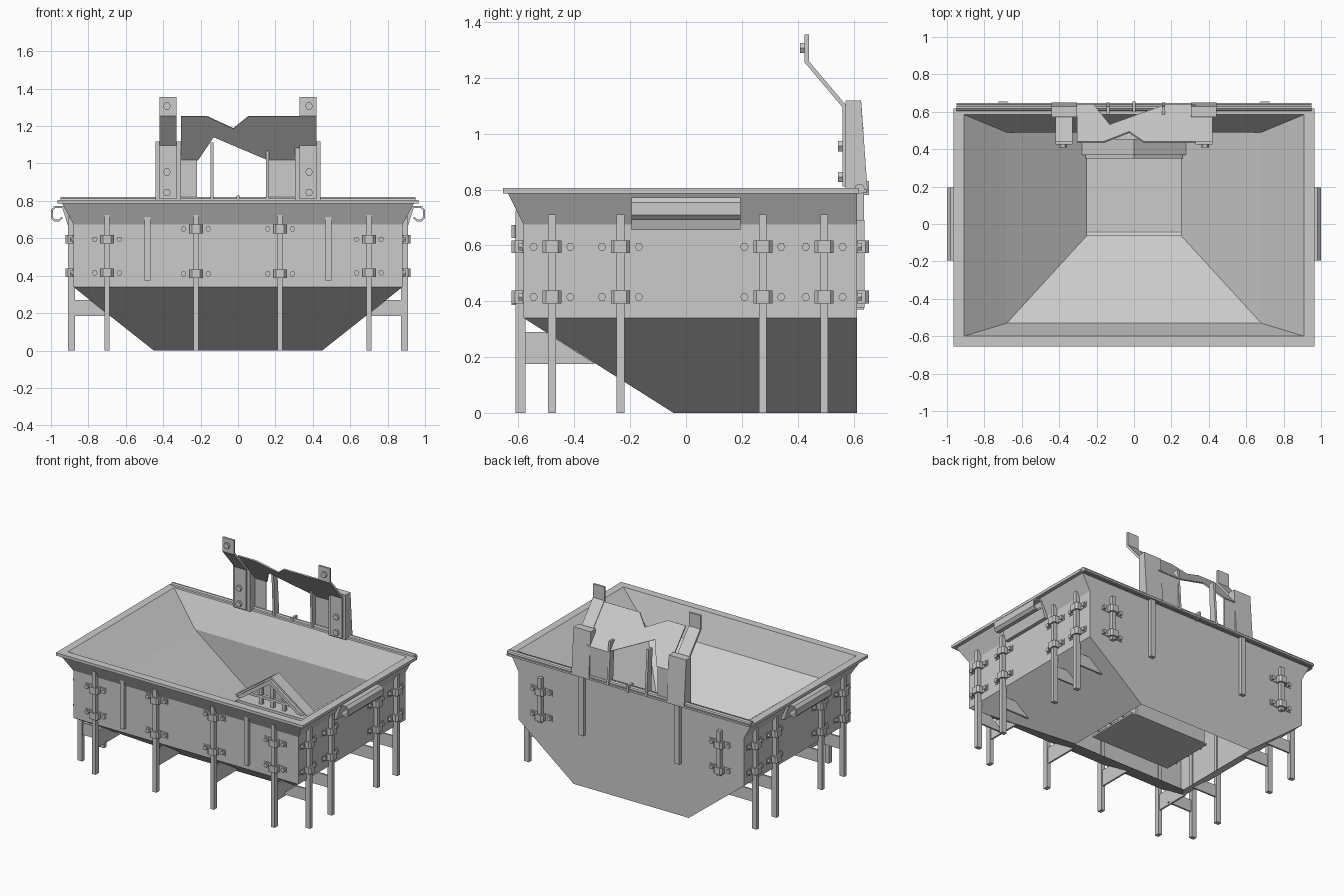
import bpy, bmesh
from math import cos, sin, pi

if "Cube" in bpy.data.objects:
    bpy.data.objects.remove(bpy.data.objects["Cube"])


def finish(name, bm):
    bmesh.ops.recalc_face_normals(bm, faces=bm.faces)
    me = bpy.data.meshes.new(name)
    bm.to_mesh(me)
    bm.free()
    ob = bpy.data.objects.new(name, me)
    bpy.context.collection.objects.link(ob)
    return ob


def prism(name, pts, d0, d1, fn):
    """Extrude the 2D outline pts from d0 to d1; fn(a, b, d) gives xyz."""
    bm = bmesh.new()
    lo = [bm.verts.new(fn(a, b, d0)) for a, b in pts]
    hi = [bm.verts.new(fn(a, b, d1)) for a, b in pts]
    bm.faces.new(lo)
    bm.faces.new(hi)
    n = len(pts)
    for i in range(n):
        j = (i + 1) % n
        bm.faces.new((lo[i], lo[j], hi[j], hi[i]))
    return finish(name, bm)


def rect(a0, a1, b0, b1):
    return [(a0, b0), (a1, b0), (a1, b1), (a0, b1)]


def ngon(a, b, r, n, ph=0.0):
    return [(a + r * cos(ph + 2 * pi * i / n), b + r * sin(ph + 2 * pi * i / n)) for i in range(n)]


def xy(a, b, d): return (a, b, d)
def xz(a, b, d): return (a, d, b)
def yz(a, b, d): return (d, a, b)


def box(name, x0, x1, y0, y1, z0, z1):
    return prism(name, rect(x0, x1, y0, y1), z0, z1, xy)


def loft(name, loops):
    """Skin rectangular loops given as (half_x, y0, y1, z)."""
    bm = bmesh.new()
    rings = [[bm.verts.new((x, y, z)) for x, y in rect(-hx, hx, y0, y1)] for hx, y0, y1, z in loops]
    for r, s in zip(rings, rings[1:]):
        for i in range(4):
            j = (i + 1) % 4
            bm.faces.new((r[i], r[j], s[j], s[i]))
    return finish(name, bm)


# Tub: outer shell, rim and funnel lining form one continuous skin, open below
loft("tub", [
    (.45, -.045, .612, 0), (.88, -.582, .612, .34), (.88, -.582, .612, .675),
    (.94, -.637, .612, .785), (.965, -.655, .618, .785), (.965, -.655, .618, .805),
    (.91, -.60, .585, .805), (.68, -.53, .49, .61), (.25, -.06, .49, .28)])
prism("back_pipe", ngon(.622, .803, .018, 10), -.95, .95, yz)
box("back_flange", -.95, .95, .612, .648, .787, .80)

# Gable guard over the outlet
prism("outlet_roof", [(-.28, .30), (0, .50), (.28, .30), (.25, .30), (0, .475), (-.25, .30)],
      .37, .455, xz)
prism("outlet_roof_lip", [(-.26, .30), (0, .485), (.26, .30), (.22, .30), (0, .455), (-.22, .30)],
      .35, .37, xz)
for i, x in enumerate((-.09, 0, .09)):
    box(f"outlet_bar_{i}", x - .012, x + .012, .38, .40, .28, .47 - abs(x) * .7)
box("outlet_crossbar", -.2, .2, .375, .40, .325, .345)

# Outlet tray below the funnel mouth
box("outlet_ledge", -.25, .25, .36, .49, .27, .28)
box("outlet_tray", -.31, .31, -.04, .35, .10, .112)
box("outlet_rear_wall", -.28, .28, .35, .362, .10, .28)
for s in (-1, 1):
    box("outlet_tray_side", *sorted((s * .252, s * .262)), -.04, .35, .11, .28)
    for y in (.03, .15, .27):
        box("outlet_tray_tab", *sorted((s * .26, s * .33)), y - .006, y + .006, .11, .22)

# Walls: local u runs along the wall, v points outward
WALLS = {
    "front": lambda u, v, z: (u, -.582 - v, z),
    "back": lambda u, v, z: (u, .612 + v, z),
    "left": lambda u, v, z: (-.88 - v, u, z),
    "right": lambda u, v, z: (.88 + v, u, z),
}
CLAMP = [(-.034, 0), (-.034, .03), (-.022, .043), (.022, .043), (.034, .03), (.034, 0),
         (.022, 0), (.022, .025), (.016, .031), (-.016, .031), (-.022, .025), (-.022, 0)]


def clamp(wall, u, z):
    f = WALLS[wall]
    prism(f"{wall}_clamp", [(u + a, b) for a, b in CLAMP], z - .023, z + .023, f)
    for s in (-1, 1):
        prism(f"{wall}_clamp_ear", rect(*sorted((u + s * .032, u + s * .085)), 0, .004),
              z - .02, z + .02, f)
        prism(f"{wall}_clamp_bolt", ngon(u + s * .066, z, .015, 6), 0, .018,
              lambda a, b, d: f(a, d, b))


def leg(wall, u, top, k, z0, z1):
    f = WALLS[wall]
    prism(f"{wall}_leg", rect(u - .014, u + .014, -.008, .029), 0, top, f)
    # brace plate from leg to sloping belly
    prism(f"{wall}_leg_brace", [(0, z0), (0, z1), (-k * (.34 - z1), z1), (-k * (.34 - z0), z0)],
          u - .006, u + .006, lambda a, b, d: f(d, a, b))


for u in (-.70, -.225, .225, .70):
    leg("front", u, .725, 1.56, .175, .29)
    for z in ((.65, .41) if abs(u) < .5 else (.595, .415)):
        clamp("front", u, z)
for wall in ("left", "right"):
    for u in (-.48, -.235, .275, .495):
        leg(wall, u, .71, 1.265, .185, .27)
        for z in (.595, .415):
            clamp(wall, u, z)
for s in (-1, 1):
    for z in (.595, .415):
        clamp("back", s * .70, z)
    # short rods and stiffening ribs
    prism("back_rod", rect(s * .70 - .014, s * .70 + .014, 0, .027), .375, .69, WALLS["back"])
    prism("front_rib", rect(s * .485 - .016, s * .485 + .016, 0, .02), .375, .72, WALLS["front"])
    prism("back_rib", rect(s * .375 - .018, s * .375 + .018, 0, .025), .37, .79, WALLS["back"])

# Side handles: folded channel on a slanted backing plate
HANDLE = [(.935, .772), (.982, .772), (1, .753), (1, .708), (.982, .69), (.955, .69), (.936, .708),
          (.944, .716), (.959, .701), (.978, .701), (.989, .712), (.989, .749), (.978, .761),
          (.935, .761)]
PLATE = [(.93, .772), (.942, .772), (.905, .655), (.875, .655)]
for s in (-1, 1):
    side = lambda a, b, d: (s * a, d, b)
    prism("side_handle", HANDLE, -.195, .195, side)
    prism("handle_plate", PLATE, -.195, .195, side)

# Rear mounting frame
ARM = [(.56, .81), (.56, 1.095), (.425, 1.255), (.425, 1.355), (.44, 1.355), (.44, 1.26),
       (.575, 1.10), (.575, .81)]
POST = [(.572, .80), (.572, 1.118), (.627, 1.118), (.65, .80)]
for s in (-1, 1):
    side = lambda a, b, d: (s * d, a, b)
    prism("frame_post", POST, .305, .44, side)
    prism("frame_arm", ARM, .33, .42, side)
    for y, z in ((.56, .955), (.56, .845), (.425, 1.307)):
        prism("arm_bolt", ngon(s * .38, z, .021, 6), y - .016, y, xz)

# Notched sloping sheet with its upright tabs, in plane with the arms
SHEET = [(-.305, 1.25), (-.165, 1.25), (-.025, 1.185), (.055, 1.25), (.33, 1.25), (.33, 1.015),
         (.165, 1.015), (-.13, 1.14), (-.215, 1.015), (-.305, 1.015)]
prism("notched_sheet", SHEET, 0, .008, lambda a, b, d: (a, .432 + (1.25 - b) * .844 + d, b + d * .5))
box("sheet_tab_left", -.31, -.22, .626, .634, .80, 1.018)
box("sheet_tab_right", .165, .31, .626, .634, .80, 1.018)
for x, top in ((-.14, 1.112), (.158, 1.09)):
    prism("upright_fin", [(.60, .79), (.65, .79), (.628, top), (.585, top)], x - .008, x + .008, yz)
box("centre_lug", -.008, .008, .60, .655, .78, .83)
